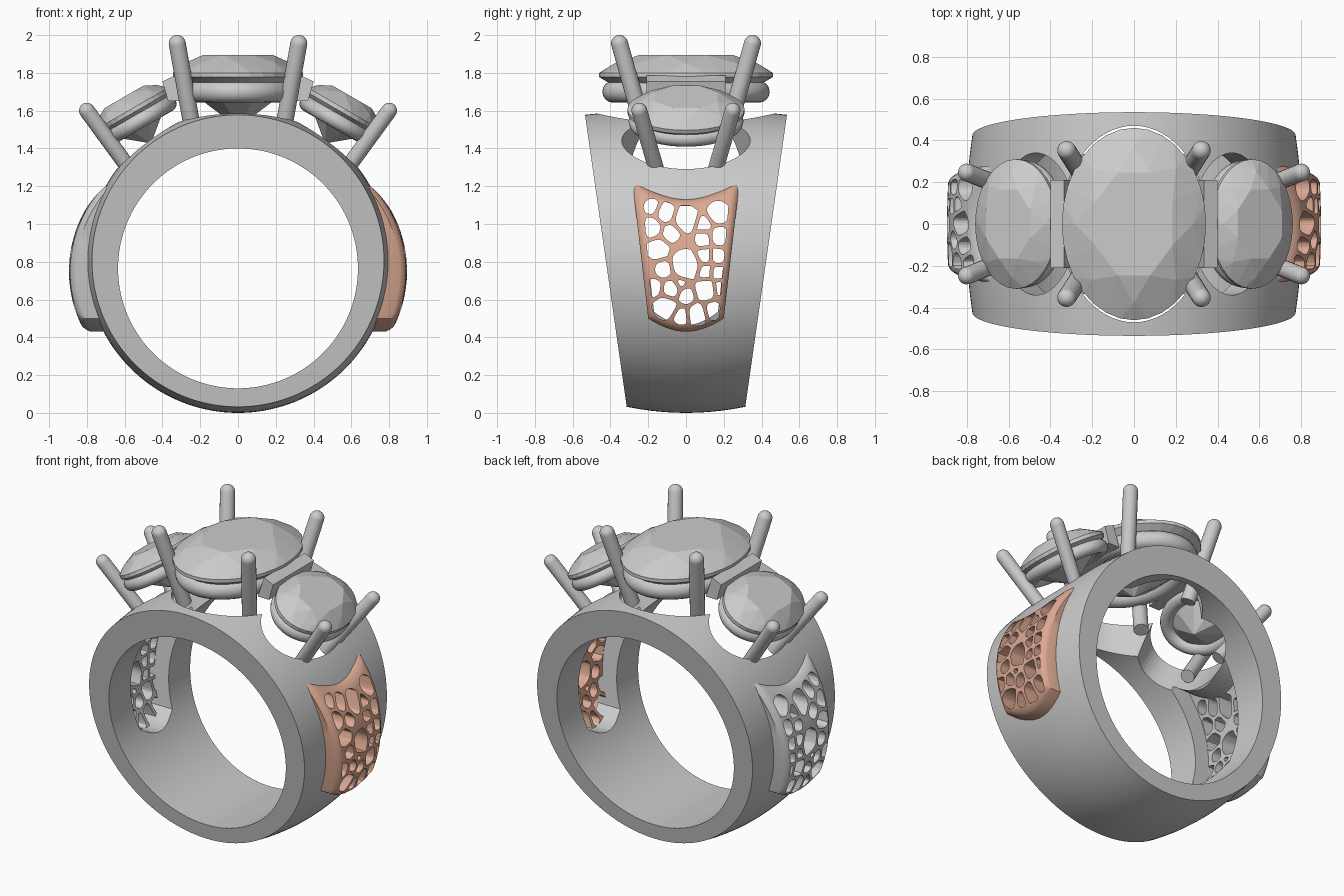
import bpy, bmesh, math
from mathutils import Vector, Matrix

if "Cube" in bpy.data.objects:
    bpy.data.objects.remove(bpy.data.objects["Cube"])

copper = bpy.data.materials.new("copper")
copper.diffuse_color = (0.72, 0.40, 0.29, 1)
copper.use_nodes = True
copper.node_tree.nodes["Principled BSDF"].inputs["Base Color"].default_value = copper.diffuse_color
TAU = 2 * math.pi


def finish(bm, name, smooth=True, mat=None):
    bmesh.ops.recalc_face_normals(bm, faces=bm.faces[:])
    me = bpy.data.meshes.new(name)
    bm.to_mesh(me)
    bm.free()
    ob = bpy.data.objects.new(name, me)
    bpy.context.collection.objects.link(ob)
    if mat:
        me.materials.append(mat)
    if smooth:
        shade(ob)
    return ob


def shade(ob):
    bpy.ops.object.select_all(action='DESELECT')
    ob.select_set(True)
    bpy.context.view_layer.objects.active = ob
    bpy.ops.object.shade_smooth_by_angle(angle=math.radians(32))


def cut(ob, cutters):
    for c in cutters:
        c.hide_render = True
        m = ob.modifiers.new("cut", 'BOOLEAN')
        m.operation, m.solver, m.object = 'DIFFERENCE', 'EXACT', c
    bpy.context.view_layer.update()
    dg = bpy.context.evaluated_depsgraph_get()
    me = bpy.data.meshes.new_from_object(ob.evaluated_get(dg))
    ob.modifiers.clear()
    ob.data = me
    for c in cutters:
        bpy.data.objects.remove(c)
    shade(ob)


def skin(bm, rings, closed=False):
    """Bridge equal-sized closed rings of points; cap the ends if open."""
    vs = [[bm.verts.new(p) for p in r] for r in rings]
    n = len(vs[0])
    for k in range(len(vs) if closed else len(vs) - 1):
        a, b = vs[k], vs[(k + 1) % len(vs)]
        for i in range(n):
            j = (i + 1) % n
            bm.faces.new((a[i], a[j], b[j], b[i]))
    if not closed:
        bm.faces.new(vs[0])
        bm.faces.new(vs[-1])


def oval(a, b, z, n=64, off=0):
    return [Vector((a * math.cos(TAU * (i + off) / n), b * math.sin(TAU * (i + off) / n), z)) for i in range(n)]


# Band: crowned outside, round bore, sides tapering in y
def half_width(z):
    return 0.315 + (z - 0.04) / 1.54 * 0.22


def band_section(t):
    s_, c_ = math.sin(t), math.cos(t)
    pts = []
    for k in range(11):
        s = -1 + k / 5
        r = 0.805 - 0.032 * s * s
        z = 0.805 + r * c_
        pts.append((r * s_, s * half_width(z), z))
    z = 0.765 + 0.635 * c_
    return pts + [(0.635 * s_, s * half_width(z), z) for s in (1, -1)]


bm = bmesh.new()
skin(bm, [band_section(TAU * i / 144) for i in range(144)], closed=True)
band = finish(bm, "band")


# Side panel body: bowed shield shape, concave top, rounded rim
def shield(inner, outer, inset=0.0, rim=0.0):
    e = [0, .012, .035, .07]
    ts = e + [.07 + .86 * i / 16 for i in range(1, 16)] + [1 - v for v in reversed(e)]
    n = len(ts)
    bm = bmesh.new()
    grid = {}
    for side in (0, 1):
        for i, u in enumerate(ts):
            for j, t in enumerate(ts):
                s = 2 * u - 1
                zb, zt = 0.43 + 0.07 * s * s + inset, 1.13 + 0.105 * s * s - inset
                z = zb + (zt - zb) * t
                y = s * (0.2 + 0.085 * (z - 0.5) / 0.735 - inset)
                x = (inner, outer)[side](z)
                if side:
                    d = min(u * .48, (1 - u) * .48, t * .7, (1 - t) * .7)
                    x -= rim * max(0, 1 - d / 0.034) ** 2 + (0.15 * y * y if rim else 0)
                grid[side, i, j] = bm.verts.new((x, y, z))
    for i in range(n - 1):
        for j in range(n - 1):
            for side in (0, 1):
                bm.faces.new([grid[side, i + a, j + b] for a, b in ((0, 0), (1, 0), (1, 1), (0, 1))])
    for k in range(n - 1):
        for f in (0, n - 1):
            bm.faces.new((grid[0, k, f], grid[0, k + 1, f], grid[1, k + 1, f], grid[1, k, f]))
            bm.faces.new((grid[0, f, k], grid[0, f, k + 1], grid[1, f, k + 1], grid[1, f, k]))
    return bm


# Openings in the band: under each stone and behind each panel
SIDE = {sx: Matrix.Translation((sx * 0.56, 0, 1.60)) @ Matrix.Rotation(sx * math.radians(30), 4, 'Y') for sx in (-1, 1)}
cutters = []


def hole(a, b, z0, z1, mat):
    bm = bmesh.new()
    skin(bm, [[mat @ p for p in oval(a, b, z)] for z in (z0, z1)])
    cutters.append(finish(bm, "hole_cutter", False))


hole(0.35, 0.47, 1.25, 1.8, Matrix())
for sx in (-1, 1):
    hole(0.225, 0.34, -0.5, 0.25, SIDE[sx])
    bm = shield(lambda z: 0.35, lambda z: 1.1, inset=0.035)
    bmesh.ops.scale(bm, vec=(sx, 1, 1), verts=bm.verts[:])
    cutters.append(finish(bm, "window_cutter", False))
cut(band, cutters)

# Pierced cells: (y, z, size), walls from a weighted cell diagram
CELLS = [(-.18, 1.09, .035), (-.19, .98, .055), (-.11, 1.06, .045), (0, 1.025, .06), (.17, 1.06, .05),
         (.09, .92, .035), (.09, 1.0, .035), (-.08, .95, .04), (-.15, .87, .05), (0, .78, .07),
         (.10, .83, .035), (.18, .93, .045), (.17, .83, .04), (.10, .75, .03), (.17, .745, .03),
         (-.175, .66, .04), (-.12, .76, .035), (-.08, .65, .04), (0, .62, .035), (-.025, .69, .015),
         (.105, .65, .05), (-.11, .56, .055), (-.025, .51, .035), (.06, .52, .05), (.14, .54, .04), (.18, .66, .03)]


def clip(poly, n, c):
    out = []
    for p, q in zip(poly, poly[1:] + poly[:1]):
        dp, dq = n.dot(p) - c, n.dot(q) - c
        if dp <= 0:
            out.append(p)
        if dp * dq < 0:
            out.append(p.lerp(q, dp / (dp - dq)))
    return out


border = [Vector(p) for p in ((-.175, .50), (-.09, .463), (.09, .463), (.175, .50), (.228, 1.135), (-.228, 1.135))]
bm = bmesh.new()
for i, (y, z, r) in enumerate(CELLS):
    c = Vector((y, z))
    poly = [c + Vector((math.cos(a), math.sin(a))) * r * 1.3 for a in (TAU * k / 10 for k in range(10))]
    for p, q in zip(border, border[1:] + border[:1]):
        n = Vector((q.y - p.y, p.x - q.x)).normalized()
        poly = clip(poly, n, n.dot(p))
    for j, (y2, z2, r2) in enumerate(CELLS):
        if j != i:
            d = Vector((y2, z2)) - c
            L = d.length
            n = d / L
            poly = clip(poly, n, n.dot(c) + (L * L + r * r - r2 * r2) / (2 * L) - 0.010)
    if len(poly) < 3:
        continue
    for _ in range(2):
        poly = [v for p, q in zip(poly, poly[1:] + poly[:1]) for v in (p.lerp(q, .22), p.lerp(q, .78))]
    skin(bm, [[(x, p.x, p.y) for p in poly] for x in (0.4, 1.1)])
cells = finish(bm, "cell_cutter", False)

bm = shield(lambda z: math.sqrt(0.74 ** 2 - (z - 0.81) ** 2),
            lambda z: 0.235 + math.sqrt(0.66 ** 2 - (z - 0.75) ** 2), rim=0.03)
panel = finish(bm, "right_lattice_panel", True, copper)
cut(panel, [cells])
bm = bmesh.new()
bm.from_mesh(panel.data)
bmesh.ops.scale(bm, vec=(-1, 1, 1), verts=bm.verts[:])
finish(bm, "left_lattice_panel")


# Oval faceted stones, made as hulls of facet corners
def stone(name, a, b, crown, depth, mat):
    bm = bmesh.new()
    rings = [(.58, crown, 8, .5), (.82, crown * .58, 8, 0), (1, .01, 32, 0), (1, -.012, 32, 0), (.5, -depth * .57, 8, .5)]
    for k, z, n, off in rings:
        for p in oval(a * k, b * k, z, n, off):
            bm.verts.new(mat @ p)
    bm.verts.new(mat @ Vector((0, 0, -depth)))
    bmesh.ops.convex_hull(bm, input=bm.verts[:])
    bmesh.ops.dissolve_limit(bm, angle_limit=0.02, verts=bm.verts[:], edges=bm.edges[:])
    finish(bm, name, False)


# Oval seat rings under the stones
def seat(name, a, b, z, r, mat):
    bm = bmesh.new()
    sec = [(math.cos(TAU * k / 16) * r, math.sin(TAU * k / 16) * r) for k in range(16)]
    cols = [oval(a + dr, b + dr, z + dz) for dr, dz in sec]
    skin(bm, [[mat @ cols[k][i] for k in range(16)] for i in range(64)], closed=True)
    finish(bm, name)


# Round-tipped prongs
def prong(name, base, tip, r):
    base, tip = Vector(base), Vector(tip)
    d = tip - base
    q = d.to_track_quat('Z', 'Y')
    prof = [(r, 0)] + [(r * math.cos(k * math.pi / 13), d.length + r * math.sin(k * math.pi / 13)) for k in range(7)]
    bm = bmesh.new()
    skin(bm, [[base + q @ p for p in oval(rr, rr, z, 20)] for rr, z in prof])
    finish(bm, name)


top = Matrix.Translation((0, 0, 1.79))
stone("centre_stone", 0.345, 0.46, 0.105, 0.28, top)
seat("centre_seat", 0.275, 0.385, -0.09, 0.058, top)
for sx, side in ((-1, "left"), (1, "right")):
    stone(side + "_stone", 0.225, 0.31, 0.085, 0.2, SIDE[sx])
    seat(side + "_seat", 0.185, 0.262, -0.065, 0.042, SIDE[sx])
    for sy, end in ((-1, "front"), (1, "back")):
        prong(f"{side}_{end}_centre_prong", (sx * .235, sy * .215, 1.47), (sx * .322, sy * .352, 1.956), 0.045)
        prong(f"{side}_{end}_side_prong", (sx * .53, sy * .14, 1.23), (sx * .80, sy * .247, 1.60), 0.042)
    # Bridge block joining the centre and side seats
    bm = bmesh.new()
    prof = [(.335, 1.785), (.40, 1.755), (.37, 1.65), (.29, 1.65)]
    skin(bm, [[(sx * x, y, z) for x, z in prof] for y in (-.21, .21)])
    finish(bm, side + "_bridge", False)
